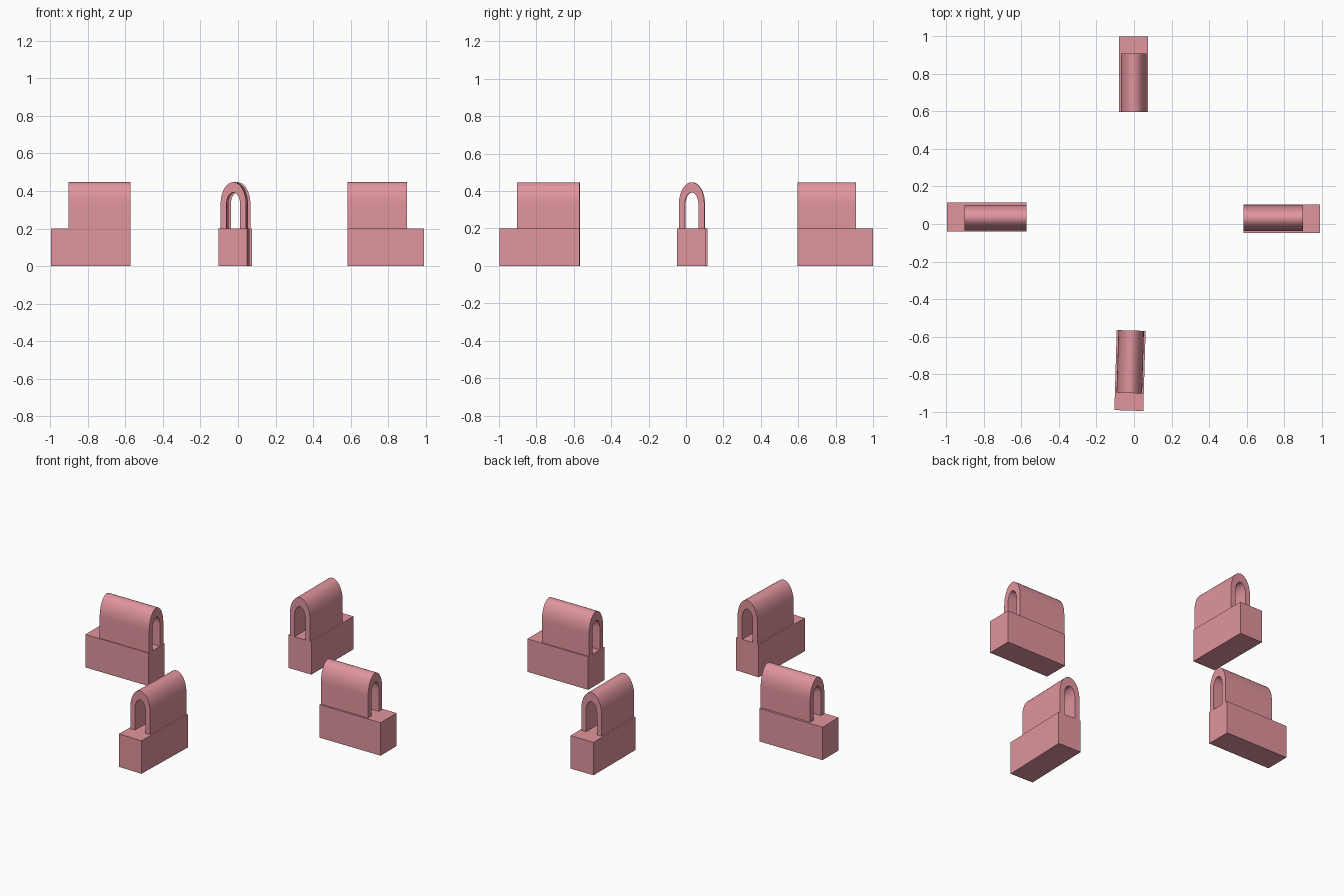
import bpy, bmesh, math
from mathutils import Matrix

if "Cube" in bpy.data.objects:
    bpy.data.objects.remove(bpy.data.objects["Cube"])

mat = bpy.data.materials.new("rose")
mat.diffuse_color = (0.75, 0.30, 0.34, 1)
mat.use_nodes = True
mat.node_tree.nodes["Principled BSDF"].inputs["Base Color"].default_value = mat.diffuse_color

BASE_H, SPRING, SEG = 0.20, 0.33, 32


def finish(bm, name, angle, origin):
    """Turn a part built along local +x into a placed object."""
    bmesh.ops.recalc_face_normals(bm, faces=bm.faces)
    me = bpy.data.meshes.new(name)
    bm.to_mesh(me)
    bm.free()
    ob = bpy.data.objects.new(name, me)
    bpy.context.collection.objects.link(ob)
    ob.data.materials.append(mat)
    ob.location = (*origin, 0)
    ob.rotation_euler.z = math.radians(angle)
    bpy.ops.object.select_all(action='DESELECT')
    ob.select_set(True)
    bpy.context.view_layer.objects.active = ob
    bpy.ops.object.shade_smooth_by_angle(angle=math.radians(30))


def block(name, length, width, angle, origin):
    bm = bmesh.new()
    bmesh.ops.create_cube(bm, size=1, matrix=Matrix.Translation((length / 2, 0, BASE_H / 2))
                          @ Matrix.Diagonal((length, width, BASE_H, 1)))
    finish(bm, name, angle, origin)


def arch_line(rx, rz):
    """Straight leg, half ellipse, straight leg."""
    arc = [(rx * math.cos(math.pi * i / SEG), SPRING + rz * math.sin(math.pi * i / SEG))
           for i in range(SEG + 1)]
    return [(rx, BASE_H)] + arc + [(-rx, BASE_H)]


def arch(name, length, offset, angle, origin):
    bm = bmesh.new()
    outer, inner = arch_line(0.068, 0.117), arch_line(0.036, 0.062)
    # Strips between outer and inner outline, extruded into a tunnel
    o = [bm.verts.new((0, y + offset, z)) for y, z in outer]
    n = [bm.verts.new((0, y + offset, z)) for y, z in inner]
    faces = [bm.faces.new((o[i], o[i + 1], n[i + 1], n[i])) for i in range(len(o) - 1)]
    ext = bmesh.ops.extrude_face_region(bm, geom=faces, use_keep_orig=True)
    verts = [g for g in ext["geom"] if isinstance(g, bmesh.types.BMVert)]
    bmesh.ops.translate(bm, verts=verts, vec=(length, 0, 0))
    finish(bm, name, angle, origin)


# side, outward angle, inner end, base length, arch length, arch sideways offset
for side, angle, origin, base_len, arch_len, off in (
        ("right", 0, (0.583, 0.028), 0.409, 0.317, 0.002),
        ("back", 90, (-0.002, 0.597), 0.403, 0.313, 0.0),
        ("left", 180, (-0.573, 0.038), 0.425, 0.332, 0.004),
        ("front", 268.3, (-0.015, -0.568), 0.427, 0.334, 0.0)):
    block(side + "_base", base_len, 0.154, angle, origin)
    arch(side + "_arch", arch_len, off, angle, origin)
